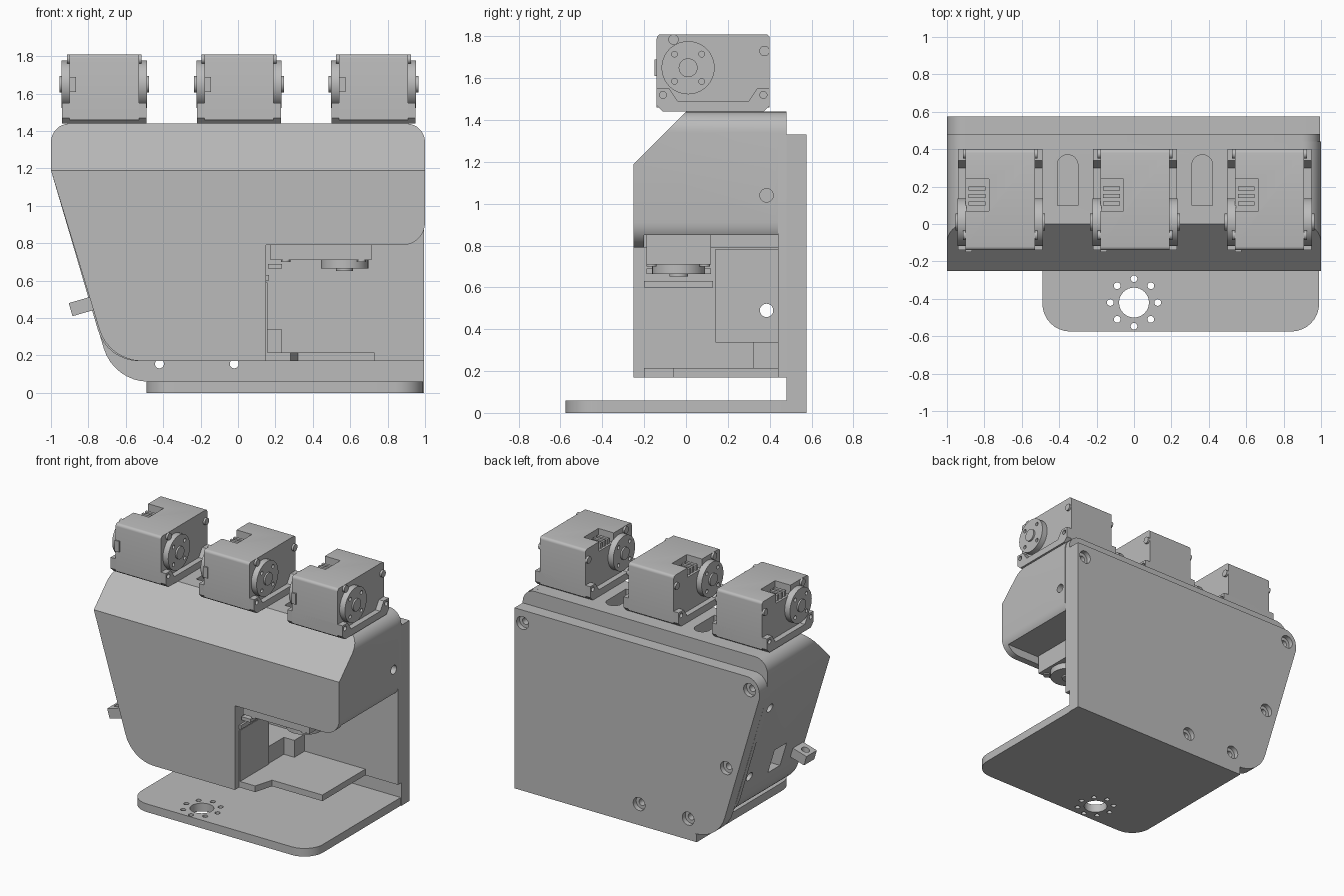
import bpy, bmesh, math
from mathutils import Vector

old = bpy.data.objects.get("Cube")
if old:
    bpy.data.objects.remove(old, do_unlink=True)

grey = bpy.data.materials.new("plain grey")
grey.use_nodes = True
grey.diffuse_color = (0.5, 0.5, 0.5, 1)
grey.node_tree.nodes["Principled BSDF"].inputs["Base Color"].default_value = (0.5, 0.5, 0.5, 1)


def rounded(corners, steps=8):
    """Outline from (u, v, radius) corners, each filleted by its radius."""
    out = []
    n = len(corners)
    for i, (u, v, r) in enumerate(corners):
        p = Vector((u, v))
        if not r:
            out.append(p)
            continue
        a = (Vector(corners[i - 1][:2]) - p).normalized()
        b = (Vector(corners[(i + 1) % n][:2]) - p).normalized()
        half = a.angle(b) / 2
        centre = p + (a + b).normalized() * r / math.sin(half)
        s = p + a * r / math.tan(half) - centre
        e = p + b * r / math.tan(half) - centre
        for k in range(steps + 1):
            t = k / steps
            ang = s.angle(e)
            out.append(centre + (s * math.sin((1 - t) * ang) + e * math.sin(t * ang)) / math.sin(ang))
    return out


def prism(name, outline, axis, lo, hi, plane=None):
    """Extrude an outline along an axis, optionally sliced by a plane."""
    place = {"x": lambda u, v, w: (w, u, v),
             "y": lambda u, v, w: (u, w, v),
             "z": lambda u, v, w: (u, v, w)}[axis]
    bm = bmesh.new()
    face = bm.faces.new([bm.verts.new(place(p[0], p[1], lo)) for p in outline])
    ext = bmesh.ops.extrude_face_region(bm, geom=[face])
    move = Vector(place(0, 0, hi - lo))
    bmesh.ops.translate(bm, vec=move, verts=[g for g in ext["geom"] if isinstance(g, bmesh.types.BMVert)])
    if plane:
        bmesh.ops.bisect_plane(bm, geom=bm.verts[:] + bm.edges[:] + bm.faces[:],
                               plane_co=plane[0], plane_no=plane[1], clear_outer=True)
        bmesh.ops.holes_fill(bm, edges=[e for e in bm.edges if e.is_boundary])
    bmesh.ops.recalc_face_normals(bm, faces=bm.faces)
    me = bpy.data.meshes.new(name)
    bm.to_mesh(me)
    bm.free()
    me.materials.append(grey)
    ob = bpy.data.objects.new(name, me)
    bpy.context.collection.objects.link(ob)
    soften(ob)
    return ob


def soften(ob):
    ob.data.shade_smooth()
    ob.data.set_sharp_from_angle(angle=math.radians(32))


def box(name, x, y, z):
    return prism(name, [(x[0], y[0]), (x[1], y[0]), (x[1], y[1]), (x[0], y[1])], "z", *z)


def disc(name, u, v, r, axis, lo, hi, n=32):
    pts = [(u + r * math.cos(k * math.tau / n), v + r * math.sin(k * math.tau / n)) for k in range(n)]
    return prism(name, pts, axis, lo, hi)


def cut(ob, cutters):
    for c in cutters:
        c.hide_render = True
        m = ob.modifiers.new("cut", "BOOLEAN")
        m.operation, m.solver, m.object = "DIFFERENCE", "EXACT", c
    bpy.context.view_layer.update()
    ev = ob.evaluated_get(bpy.context.evaluated_depsgraph_get())
    me = bpy.data.meshes.new_from_object(ev)
    ob.modifiers.clear()
    ob.data = me
    for c in cutters:
        bpy.data.objects.remove(c, do_unlink=True)
    soften(ob)


# Foot plate with a shaft hole and a ring of bolt holes
base = prism("base_plate", rounded([(-0.49, 0.49, 0), (-0.49, -0.575, 0.15),
                                    (0.99, -0.575, 0.15), (0.99, 0.49, 0)]), "z", 0, 0.06)
holes = [disc("cutter", 0, -0.42, 0.08, "z", -1, 1)]
for k in range(8):
    a = k * math.tau / 8
    holes.append(disc("cutter", 0.127 * math.cos(a), -0.42 + 0.127 * math.sin(a), 0.018, "z", -1, 1, 16))
cut(base, holes)

# Upright back plate with counterbored bolts
back = prism("back_plate", rounded([(0.995, 0, 0), (0.995, 1.33, 0), (-1, 1.33, 0.1), (-1, 1.19, 0),
                                    (-0.665, 0.06, 0.25), (-0.49, 0.06, 0), (-0.49, 0, 0)]), "y", 0.48, 0.575)
bolts = [(0.93, 1.235), (-0.92, 1.235), (-0.73, 0.61), (-0.42, 0.155), (-0.02, 0.155)]
cut(back, [disc("cutter", x, z, 0.048, "y", 0.54, 0.7) for x, z in bolts]
    + [disc("cutter", x, z, 0.024, "y", 0.4, 0.7, 20) for x, z in bolts])

# Lid closing the housing
prism("housing_lid", rounded([(0.995, 0.17, 0), (0.995, 1.44, 0.1), (-1, 1.44, 0.1), (-1, 1.19, 0),
                              (-0.7, 0.17, 0.23)]), "y", 0.44, 0.48)

# Housing with sloped upper front and an open working bay
housing = prism("housing", rounded([(0.15, 0.17, 0), (0.15, 0.79, 0), (1, 0.79, 0.12), (1, 1.44, 0.1),
                                    (-1, 1.44, 0.1), (-1, 1.19, 0), (-0.69, 0.17, 0.24)]),
                "y", -0.25, 0.44, ((0, -0.25, 1.19), (0, -1, 1)))
cuts = [box("cutter", (0.17, 1.2), (-0.2, 0.5), (0.5, 0.85)),
        box("cutter", (-0.6, 0.3), (0.14, 0.5), (0.34, 0.78)),
        box("cutter", (-1.1, -0.69), (0, 0.14), (0.42, 0.6)),
        disc("cutter", 0.385, 0.49, 0.032, "x", -1.2, -0.5),
        disc("cutter", 0.385, 1.04, 0.032, "x", -1.2, -0.8),
        disc("cutter", 0.385, 1.04, 0.032, "x", 0.8, 1.2)]
for x in (-0.355, 0.365):
    cuts.append(prism("cutter", rounded([(x - 0.055, 0.1, 0), (x + 0.055, 0.1, 0),
                                         (x + 0.055, 0.37, 0.054), (x - 0.055, 0.37, 0.054)]), "z", 1.25, 1.6))
cut(housing, cuts)

# Bay shelf, stop block and inner wall panel
prism("bay_shelf", [(0.14, -0.2), (0.28, -0.2), (0.32, -0.06), (0.73, -0.06), (0.73, 0.44), (0.14, 0.44)],
      "z", 0.17, 0.215)
box("stop_block", (0.14, 0.235), (0.32, 0.44), (0.2, 0.34))
box("wall_panel", (0.14, 0.157), (-0.2, 0.135), (0.215, 0.59))
box("wall_ledge", (0.14, 0.165), (-0.2, 0.13), (0.6, 0.63))

# Lug with an eye on the sloped side
lug = prism("side_lug", [(-0.905, 0.48), (-0.75, 0.525), (-0.73, 0.455), (-0.885, 0.41)], "y", -0.23, -0.11)
cut(lug, [disc("cutter", -0.855, -0.17, 0.028, "z", 0.3, 0.6)])


def servo(cx):
    """Motor case with feet, a horn on each side and corner screws."""
    case = prism("servo_case", rounded([(-0.14, 1.46, 0), (0.4, 1.46, 0), (0.4, 1.81, 0.02),
                                        (-0.14, 1.81, 0.02)], 4), "x", cx - 0.185, cx + 0.185)
    cut(case, [box("cutter", (cx - 0.3, cx - 0.06), (0.07, 0.24), (1.74, 1.9))])
    for y in (0.1, 0.14, 0.18):
        box("servo_connector_rib", (cx - 0.17, cx - 0.08), (y, y + 0.02), (1.73, 1.78))
    feet = prism("servo_feet", [(-0.14, 1.47), (-0.11, 1.44), (0.37, 1.44), (0.4, 1.47), (0.4, 1.55),
                                (0.34, 1.55), (0.3, 1.49), (-0.04, 1.49), (-0.08, 1.55), (-0.14, 1.55)],
                 "x", cx - 0.225, cx + 0.225)
    cut(feet, [disc("cutter", y, 1.52, 0.017, "x", cx + s * 0.17, cx + s * 0.3, 16)
               for y in (-0.11, 0.37) for s in (-1, 1)])
    box("servo_clip", (cx - 0.185, cx - 0.15), (-0.15, -0.13), (1.61, 1.69))
    for s in (-1, 1):
        side = lambda a, b: sorted((cx + s * a, cx + s * b))
        horn = disc("servo_horn", 0.01, 1.65, 0.127, "x", *side(0.18, 0.228), 40)
        cut(horn, [disc("cutter", 0.01 + dy, 1.65 + dz, 0.014, "x", *side(0.2, 0.3), 12)
                   for dy in (-0.065, 0.065) for dz in (-0.065, 0.065)])
        disc("servo_hub", 0.01, 1.65, 0.045, "x", *side(0.2, 0.24))
        for y, z in ((-0.06, 1.785), (0.375, 1.73)):
            disc("servo_screw", y, z, 0.025, "x", *side(0.17, 0.2), 16)


for cx in (-0.715, 0.005, 0.725):
    servo(cx)

# Downward motor inside the bay
box("bay_motor", (0.175, 0.715), (-0.19, 0.12), (0.71, 0.95))
disc("bay_motor_horn", 0.57, -0.035, 0.127, "z", 0.665, 0.72, 40)
disc("bay_motor_hub", 0.57, -0.035, 0.045, "z", 0.652, 0.7)
box("bay_motor_bracket", (0.16, 0.235), (-0.19, 0.12), (0.665, 0.69))
for x in (0.255, 0.66):
    for y in (-0.165, 0.09):
        disc("bay_motor_screw", x, y, 0.025, "z", 0.7, 0.73, 16)
